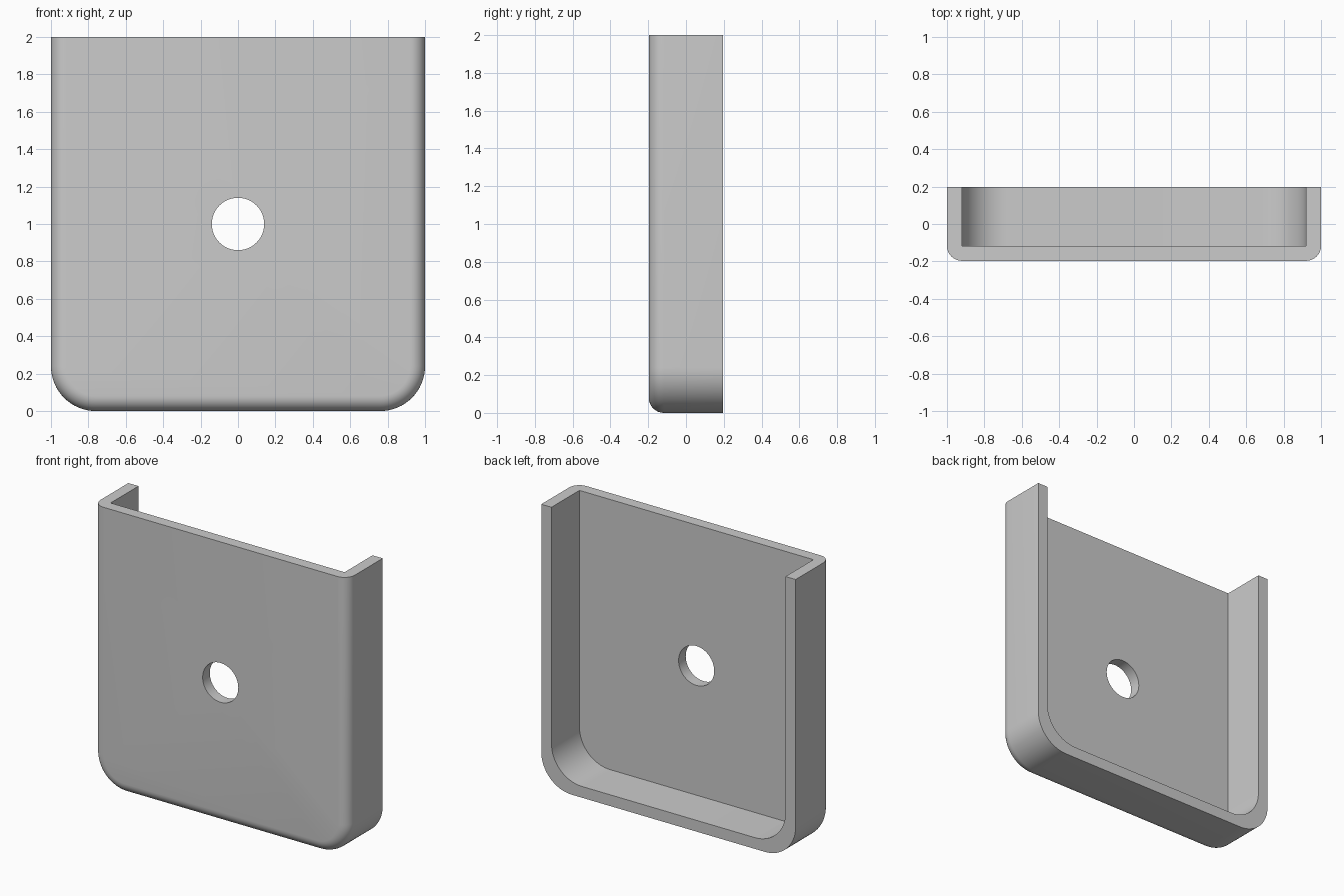
import bpy
import bmesh
from math import sin, cos, pi, radians

default = bpy.data.objects.get("Cube")
if default:
    bpy.data.objects.remove(default, do_unlink=True)

FRONT, BACK, TOP = -0.197, 0.197, 2.0
WALL = 0.08
CORNER = 0.24
STEPS = 16

grey = bpy.data.materials.new("plain grey")
grey.use_nodes = True
colour = (0.6, 0.6, 0.6, 1)
grey.diffuse_color = colour
grey.node_tree.nodes["Principled BSDF"].inputs["Base Color"].default_value = colour


def u_path(bm, inset, radius, y):
    """Open U outline: down one side, round both lower corners, up the other."""
    half = 1 - inset
    cx, cz = half - radius, inset + radius
    right = [(cx + radius * cos(a), cz - radius * sin(a))
             for a in (pi / 2 * i / STEPS for i in range(STEPS + 1))]
    right.insert(0, (half, TOP))
    points = right + [(-x, z) for x, z in reversed(right)]
    return [bm.verts.new((x, y, z)) for x, z in points]


# Tray: rounded front edge, outer wall, rim, inner wall, floor
bm = bmesh.new()
paths = []
for i in range(9):
    a = pi / 2 * i / 8
    inset = WALL * (1 - sin(a))
    paths.append(u_path(bm, inset, CORNER - inset, FRONT + WALL * (1 - cos(a))))
paths.append(u_path(bm, 0, CORNER, BACK))
paths.append(u_path(bm, WALL, CORNER, BACK))
paths.append(u_path(bm, WALL, CORNER, FRONT + WALL))
for p, q in zip(paths, paths[1:]):
    for j in range(len(p) - 1):
        bm.faces.new((p[j], p[j + 1], q[j + 1], q[j]))
bm.faces.new(paths[0])
bm.faces.new(paths[-1])
# Open top edge of the walls
bm.faces.new([p[0] for p in paths] + [p[-1] for p in reversed(paths)])
bmesh.ops.recalc_face_normals(bm, faces=bm.faces)
mesh = bpy.data.meshes.new("tray")
bm.to_mesh(mesh)
bm.free()
mesh.materials.append(grey)
tray = bpy.data.objects.new("tray", mesh)
bpy.context.collection.objects.link(tray)

# Round hole through the panel
bpy.ops.mesh.primitive_cylinder_add(vertices=64, radius=0.14, depth=0.4,
                                    location=(0, FRONT, 1), rotation=(pi / 2, 0, 0))
cutter = bpy.context.object
cutter.name = "hole_cutter"
cutter.hide_render = True
cutter.data.materials.append(grey)
hole = tray.modifiers.new("hole", 'BOOLEAN')
hole.operation = 'DIFFERENCE'
hole.solver = 'EXACT'
hole.object = cutter

bpy.ops.object.select_all(action='DESELECT')
tray.select_set(True)
bpy.context.view_layer.objects.active = tray
bpy.ops.object.modifier_apply(modifier="hole")
bpy.data.objects.remove(cutter, do_unlink=True)
bpy.ops.object.shade_smooth_by_angle(angle=radians(30))
